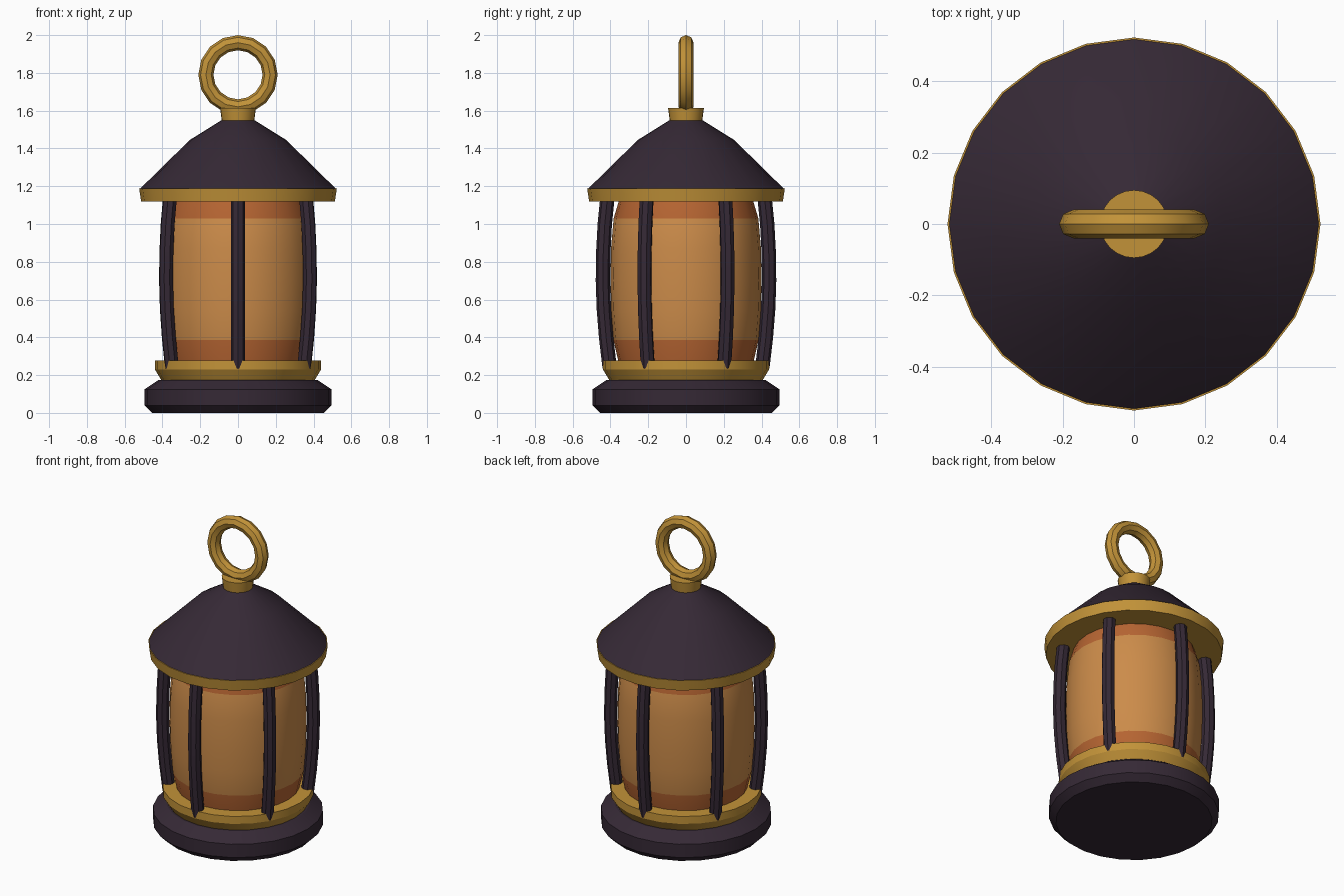
import bpy, bmesh, math
from mathutils import Vector

cube = bpy.data.objects.get("Cube")
if cube:
    bpy.data.objects.remove(cube, do_unlink=True)


def material(name, rgb):
    m = bpy.data.materials.new(name)
    m.use_nodes = True
    colour = (*rgb, 1)
    m.diffuse_color = colour
    m.node_tree.nodes["Principled BSDF"].inputs["Base Color"].default_value = colour
    return m


dark = material("dark plum metal", (0.036, 0.022, 0.036))
gold = material("aged gold", (0.54, 0.29, 0.04))
amber = material("amber glass", (0.60, 0.26, 0.068))
rust = material("burnt orange glass", (0.47, 0.13, 0.032))


def finish(name, bm, *mats):
    bmesh.ops.recalc_face_normals(bm, faces=bm.faces)
    mesh = bpy.data.meshes.new(name)
    bm.to_mesh(mesh)
    bm.free()
    for m in mats:
        mesh.materials.append(m)
    ob = bpy.data.objects.new(name, mesh)
    bpy.context.collection.objects.link(ob)
    bpy.ops.object.select_all(action='DESELECT')
    ob.select_set(True)
    bpy.context.view_layer.objects.active = ob
    bpy.ops.object.shade_smooth_by_angle(angle=math.radians(30))
    return ob


def skin(bm, rings, closed=False):
    """Bridge a row of equal rings, capping the ends of an open row."""
    rows = [[bm.verts.new(p) for p in ring] for ring in rings]
    n = len(rows[0])
    pairs = list(zip(rows, rows[1:]))
    if closed:
        pairs.append((rows[-1], rows[0]))
    else:
        bm.faces.new(rows[0])
        bm.faces.new(rows[-1])
    for a, b in pairs:
        for i in range(n):
            j = (i + 1) % n
            bm.faces.new((a[i], a[j], b[j], b[i]))


def circle(n):
    return [(math.cos(math.tau * i / n), math.sin(math.tau * i / n)) for i in range(n)]


def lathe(name, profile, *mats, sides=24):
    bm = bmesh.new()
    skin(bm, [[(r * c, r * s, z) for c, s in circle(sides)] for r, z in profile])
    return finish(name, bm, *mats)


# Base and collar
lathe("base", [(0.455, 0), (0.495, 0.04), (0.495, 0.125), (0.42, 0.175)], dark)
lathe("lower_collar", [(0.405, 0.172), (0.44, 0.23), (0.44, 0.278)], gold)

# Bulging glass with darker bands at both ends
glass = lathe("glass", [(0.355, 0.26), (0.384, 0.385), (0.396, 0.54), (0.4, 0.7),
                        (0.397, 0.87), (0.383, 1.03), (0.35, 1.14)], amber, rust)
for p in glass.data.polygons:
    p.material_index = int(not 0.385 < p.center.z < 1.03)

# Roof, rim and cap
lathe("roof_rim", [(0.513, 1.12), (0.523, 1.187)], gold)
lathe("roof", [(0.52, 1.185), (0.255, 1.445), (0.09, 1.548)], dark)
lathe("cap", [(0.085, 1.54), (0.095, 1.615)], gold)

# Six bowed bars
path = [(0.404, 0.238), (0.423, 0.4), (0.435, 0.55), (0.44, 0.7),
        (0.438, 0.85), (0.43, 1.0), (0.415, 1.15)]
bar_radius = 0.038
for k in range(6):
    angle = math.radians(60 * k - 90)
    out = Vector((math.cos(angle), math.sin(angle), 0))
    side = Vector((-out.y, out.x, 0))
    points = [out * r + Vector((0, 0, z)) for r, z in path]
    rings = []
    for i, p in enumerate(points):
        tangent = (points[min(i + 1, len(points) - 1)] - points[max(i - 1, 0)]).normalized()
        normal = side.cross(tangent)
        rings.append([p + (normal * c + side * s) * bar_radius for c, s in circle(8)])
    bm = bmesh.new()
    skin(bm, rings)
    finish(f"bar_{k + 1}", bm, dark)

# Hanging ring
major, minor, centre = 0.17, 0.04, 1.79
bm = bmesh.new()
skin(bm, [[((major + minor * c) * u, minor * s, centre + (major + minor * c) * v)
           for c, s in circle(8)] for u, v in circle(16)], closed=True)
finish("hanging_ring", bm, gold)
